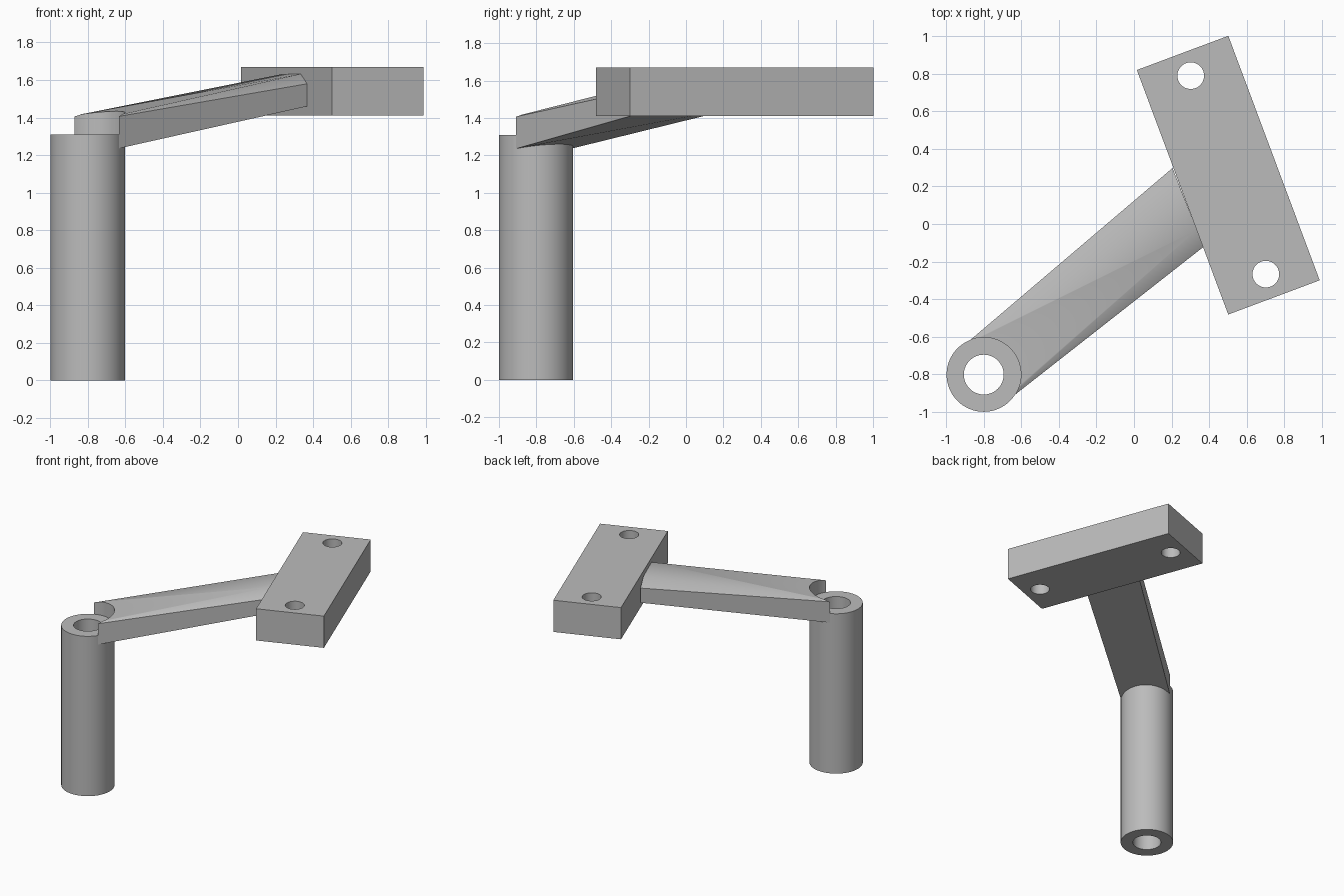
import bpy, bmesh
from math import radians
from mathutils import Vector

cube = bpy.data.objects.get("Cube")
if cube:
    bpy.data.objects.remove(cube, do_unlink=True)

COLUMN = Vector((-0.8, -0.802, 0))
COLUMN_R, BORE_R, COLUMN_H = 0.198, 0.106, 1.31

grey = bpy.data.materials.new("plain grey")
grey.use_nodes = True
colour = (0.5, 0.5, 0.5, 1)
grey.diffuse_color = colour
grey.node_tree.nodes["Principled BSDF"].inputs["Base Color"].default_value = colour


def select(ob):
    bpy.ops.object.select_all(action='DESELECT')
    ob.select_set(True)
    bpy.context.view_layer.objects.active = ob


def cylinder(name, centre, radius, bottom, top):
    bpy.ops.mesh.primitive_cylinder_add(
        vertices=64, radius=radius, depth=top - bottom,
        location=(centre.x, centre.y, (bottom + top) / 2))
    ob = bpy.context.object
    ob.name = name
    ob.data.materials.append(grey)
    return ob


def drill(ob, centre, radius):
    """Cut a vertical round hole through the whole part."""
    cutter = cylinder("cutter", centre, radius, -0.5, 2.5)
    cutter.hide_render = True
    select(ob)
    mod = ob.modifiers.new("hole", 'BOOLEAN')
    mod.operation, mod.solver, mod.object = 'DIFFERENCE', 'EXACT', cutter
    bpy.ops.object.modifier_apply(modifier=mod.name)
    bpy.data.objects.remove(cutter, do_unlink=True)


def finish(ob):
    select(ob)
    bpy.ops.object.shade_smooth_by_angle(angle=radians(30))


# Hollow upright column
column = cylinder("column", COLUMN, COLUMN_R, 0, COLUMN_H)
drill(column, COLUMN, BORE_R)
finish(column)

# Mounting plate with two bolt holes
bpy.ops.mesh.primitive_cube_add(size=1, location=(0.502, 0.26, 1.54),
                                rotation=(0, 0, radians(20.5)))
plate = bpy.context.object
plate.name = "mounting_plate"
plate.scale = (0.52, 1.39, 0.26)
plate.data.materials.append(grey)
bpy.ops.object.transform_apply(location=False, rotation=True, scale=True)
for spot in ((0.302, 0.79, 0), (0.702, -0.267, 0)):
    drill(plate, Vector(spot), 0.071)
finish(plate)


def section(bm, centre, across, half, low, shoulder, high, inset):
    """Six-sided arm section: flat bottom, upright sides, chamfered top."""
    outline = [(-half, low), (half, low), (half, shoulder),
               (half - inset, high), (inset - half, high), (-half, shoulder)]
    return [bm.verts.new(centre + across * s + Vector((0, 0, z))) for s, z in outline]


# Sloping arm, lofted from a plain block at the column to a chamfered end
end_a, end_b = Vector((0.205, 0.298, 0)), Vector((0.37, -0.122, 0))
end_mid = (end_a + end_b) / 2
along = (end_mid - COLUMN).normalized()
side = Vector((along.y, -along.x, 0))
bm = bmesh.new()
start = section(bm, COLUMN, side, 0.187, 1.225, 1.398, 1.402, 0.01)
end = section(bm, end_mid, (end_b - end_a).normalized(),
              (end_b - end_a).length / 2, 1.46, 1.58, 1.632, 0.097)
bm.faces.new(start)
bm.faces.new(end[::-1])
for i in range(6):
    j = (i + 1) % 6
    bm.faces.new((start[i], end[i], end[j], start[j]))
bmesh.ops.recalc_face_normals(bm, faces=bm.faces)
mesh = bpy.data.meshes.new("arm")
bm.to_mesh(mesh)
bm.free()
arm = bpy.data.objects.new("arm", mesh)
bpy.context.collection.objects.link(arm)
mesh.materials.append(grey)
drill(arm, COLUMN, COLUMN_R)

# Keep only the piece on the plate side of the column
bm = bmesh.new()
bm.from_mesh(mesh)
stray = [v for v in bm.verts if (v.co - COLUMN).dot(along) < 0]
bmesh.ops.delete(bm, geom=stray, context='VERTS')
bm.to_mesh(mesh)
bm.free()
finish(arm)
